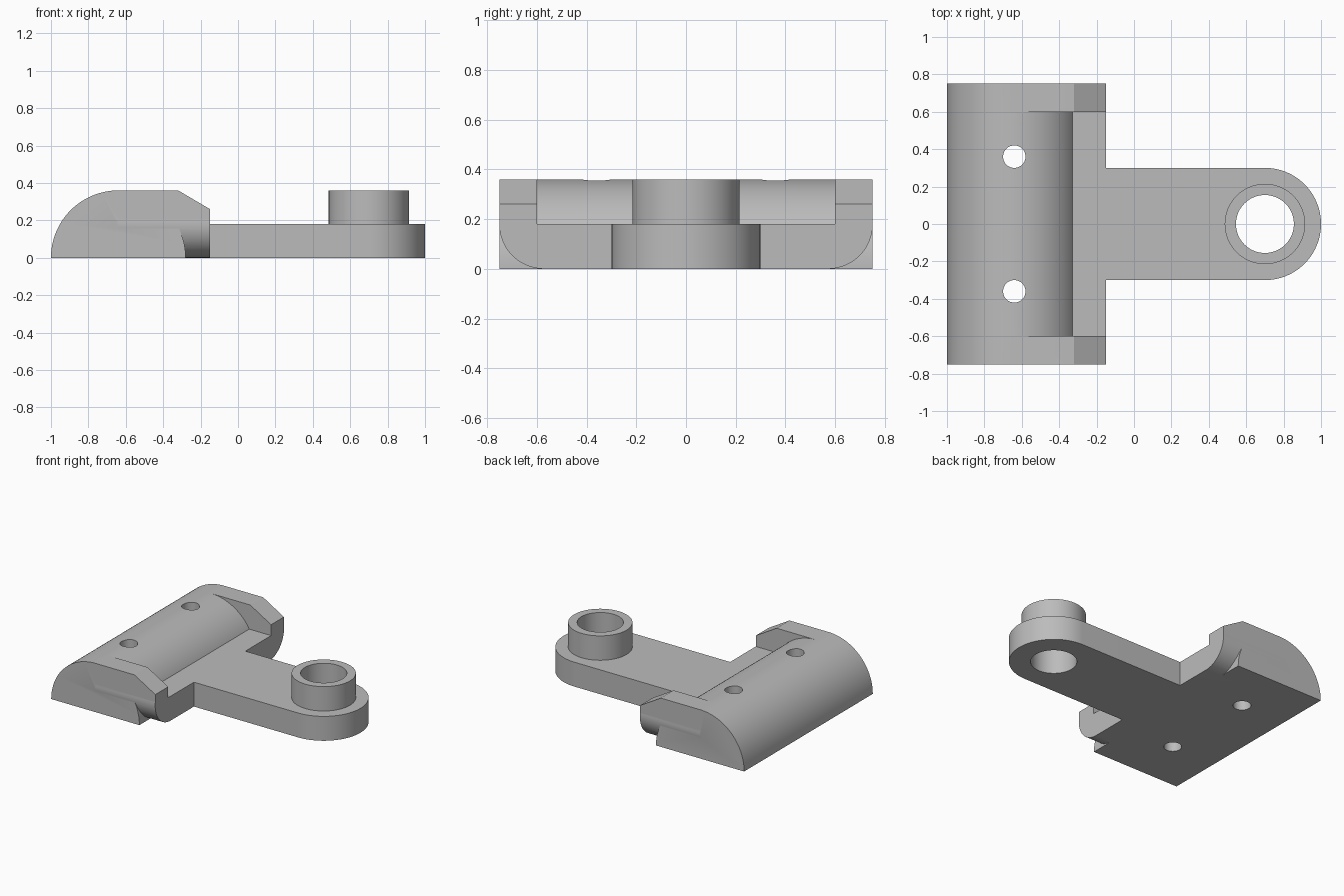
import bpy
import bmesh
from math import cos, sin, radians
from mathutils import Vector

cube = bpy.data.objects.get("Cube")
if cube:
    bpy.data.objects.remove(cube, do_unlink=True)

grey = bpy.data.materials.new("plain grey")
grey.use_nodes = True
colour = (0.5, 0.5, 0.5, 1)
grey.diffuse_color = colour
grey.node_tree.nodes["Principled BSDF"].inputs["Base Color"].default_value = colour


def arc(cx, cy, r, start, end, steps):
    angles = [radians(start + (end - start) * i / steps) for i in range(steps + 1)]
    return [(cx + r * cos(a), cy + r * sin(a)) for a in angles]


def prism(name, profile, axis, low, high):
    """Extrude a closed 2D profile along the named axis."""
    place = {"x": lambda u, v, w: (w, u, v),
             "y": lambda u, v, w: (u, w, v),
             "z": lambda u, v, w: (u, v, w)}[axis]
    bm = bmesh.new()
    base = bm.faces.new([bm.verts.new(place(u, v, low)) for u, v in profile])
    ext = bmesh.ops.extrude_face_region(bm, geom=[base])
    moved = [g for g in ext["geom"] if isinstance(g, bmesh.types.BMVert)]
    bmesh.ops.translate(bm, verts=moved, vec=Vector(place(0, 0, high - low)))
    bmesh.ops.recalc_face_normals(bm, faces=bm.faces)
    mesh = bpy.data.meshes.new(name)
    bm.to_mesh(mesh)
    bm.free()
    mesh.materials.append(grey)
    obj = bpy.data.objects.new(name, mesh)
    bpy.context.collection.objects.link(obj)
    return obj


def disc(name, x, y, r, low, high, steps=64):
    return prism(name, arc(x, y, r, 0, 360, steps)[:-1], "z", low, high)


def combine(target, tool, operation):
    bpy.context.view_layer.objects.active = target
    mod = target.modifiers.new(operation.lower(), "BOOLEAN")
    mod.object = tool
    mod.operation = operation
    mod.solver = "EXACT"
    bpy.ops.object.modifier_apply(modifier=mod.name)
    bpy.data.objects.remove(tool, do_unlink=True)


# Cradle: floor with two upright cheeks and rounded lower corners
side = arc(0.5717, 0.18, 0.18, -90, 8, 20)
half = side + [(0.75, 0.205), (0.75, 0.36), (0.6, 0.36), (0.6, 0.18)]
bracket = prism("hinge_bracket", half + [(-y, z) for y, z in reversed(half)],
                "x", -0.64, -0.15)

# Sloped front corners of the cheeks
slope = prism("cheek_slope_cutter", [(-0.32, 0.36), (-0.32, 0.5), (0, 0.5), (0, 0.172)],
              "y", -1, 1)
combine(bracket, slope, "DIFFERENCE")

# Half round barrel along the back
combine(bracket, prism("barrel", arc(-0.64, 0, 0.36, 0, 180, 64), "y", -0.75, 0.75), "UNION")

# Arm with a round end, and the raised collar on it
outline = arc(0.7, 0, 0.3, -90, 90, 48) + [(-0.3, 0.3), (-0.3, -0.3)]
combine(bracket, prism("arm", outline, "z", 0, 0.18), "UNION")
combine(bracket, disc("collar", 0.7, 0, 0.215, 0.1, 0.36), "UNION")

# Collar bore and two screw holes
for x, y, r in [(0.7, 0, 0.155), (-0.64, 0.36, 0.06), (-0.64, -0.36, 0.06)]:
    combine(bracket, disc("hole_cutter", x, y, r, -0.2, 0.6, 48), "DIFFERENCE")

bpy.ops.object.select_all(action="DESELECT")
bracket.select_set(True)
bpy.context.view_layer.objects.active = bracket
bpy.ops.object.shade_smooth_by_angle(angle=radians(25))
